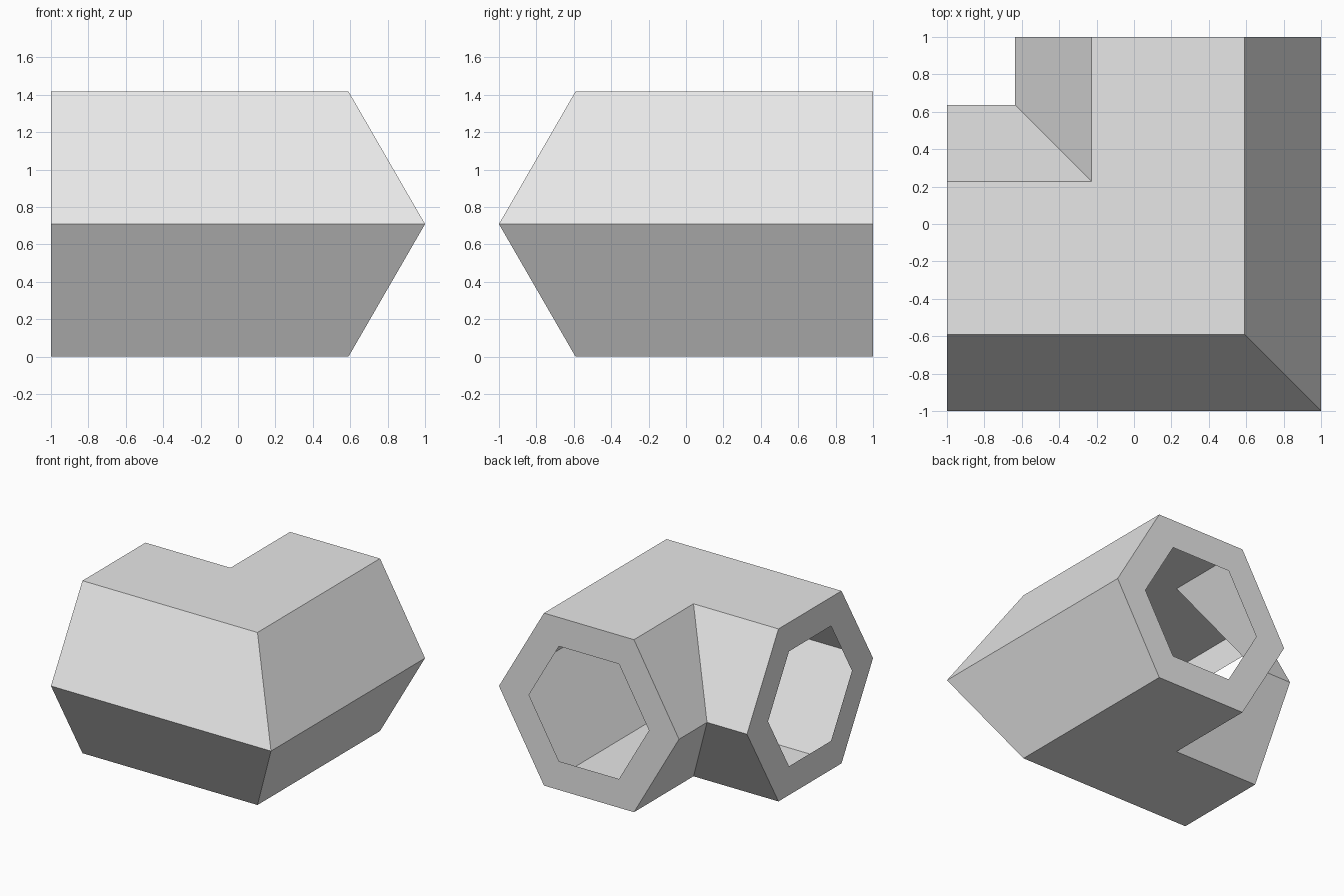
import bpy
import bmesh
import math

if "Cube" in bpy.data.objects:
    bpy.data.objects.remove(bpy.data.objects["Cube"])

SIDES = 6
R_OUT = 0.8183             # hexagon radius of the tube
R_IN = R_OUT * 2 / 3       # hexagonal opening in each end
CENTRE = R_OUT - 1         # tube axis offset, outer edge lies at -1
HEIGHT = R_OUT * math.sin(math.pi / 3)

grey = bpy.data.materials.new("light_grey")
grey.diffuse_color = (0.8, 0.8, 0.8, 1)
grey.use_nodes = True
grey.node_tree.nodes["Principled BSDF"].inputs["Base Color"].default_value = grey.diffuse_color

bm = bmesh.new()


def ring(radius, place):
    """One hexagonal loop; place maps the cross-section offset to x, y."""
    loop = []
    for k in range(SIDES):
        a = math.tau * k / SIDES
        p = CENTRE + radius * math.cos(a)
        x, y = place(p)
        loop.append(bm.verts.new((x, y, HEIGHT + radius * math.sin(a))))
    return loop


def left_end(p):
    return -1, p


def mitre(p):
    return -p, p


def back_end(p):
    return -p, 1


# Thin shell: left rim, left leg, mitred corner, back leg, back rim
rings = [
    ring(R_IN, left_end),
    ring(R_OUT, left_end),
    ring(R_OUT, mitre),
    ring(R_OUT, back_end),
    ring(R_IN, back_end),
]
for a, b in zip(rings, rings[1:]):
    for k in range(SIDES):
        n = (k + 1) % SIDES
        bm.faces.new((a[k], a[n], b[n], b[k]))

mesh = bpy.data.meshes.new("elbow_pipe")
bm.to_mesh(mesh)
bm.free()
mesh.materials.append(grey)
elbow = bpy.data.objects.new("elbow_pipe", mesh)
bpy.context.collection.objects.link(elbow)
